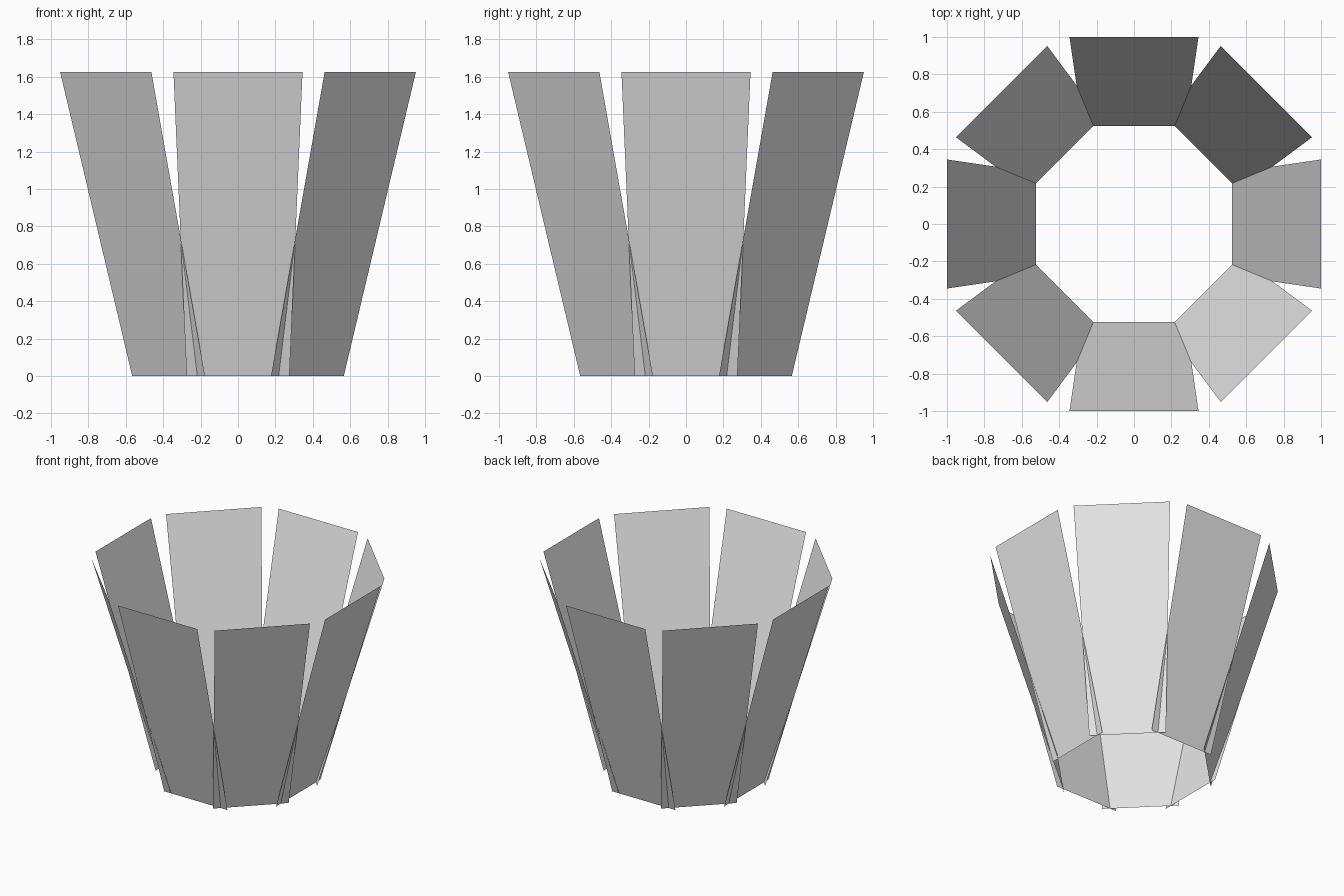
import bpy
import bmesh
from math import pi
from mathutils import Matrix

cube = bpy.data.objects.get("Cube")
if cube:
    bpy.data.objects.remove(cube, do_unlink=True)

SIDES = 8
HEIGHT = 1.625
BOTTOM_RADIUS, TOP_RADIUS = 0.525, 1.0
BOTTOM_HALF, TOP_HALF = 0.275, 0.345

# Plain light grey
grey = bpy.data.materials.new("light_grey")
grey.use_nodes = True
colour = (0.8, 0.8, 0.8, 1.0)
grey.diffuse_color = colour
grey.node_tree.nodes["Principled BSDF"].inputs["Base Color"].default_value = colour


def add_panel(name, angle):
    """One flat, outward-leaning tapered sheet, turned about the centre."""
    bm = bmesh.new()
    corners = [
        (-BOTTOM_HALF, -BOTTOM_RADIUS, 0),
        (BOTTOM_HALF, -BOTTOM_RADIUS, 0),
        (TOP_HALF, -TOP_RADIUS, HEIGHT),
        (-TOP_HALF, -TOP_RADIUS, HEIGHT),
    ]
    bm.faces.new([bm.verts.new(c) for c in corners])
    bmesh.ops.transform(bm, matrix=Matrix.Rotation(angle, 4, "Z"), verts=bm.verts)
    mesh = bpy.data.meshes.new(name)
    bm.to_mesh(mesh)
    bm.free()
    mesh.materials.append(grey)
    bpy.context.collection.objects.link(bpy.data.objects.new(name, mesh))


# Ring of panels, counter-clockwise from the front
names = ["front", "front_left", "left", "back_left",
         "back", "back_right", "right", "front_right"]
for i, side in enumerate(names):
    add_panel(side + "_panel", 2 * pi * i / SIDES)
